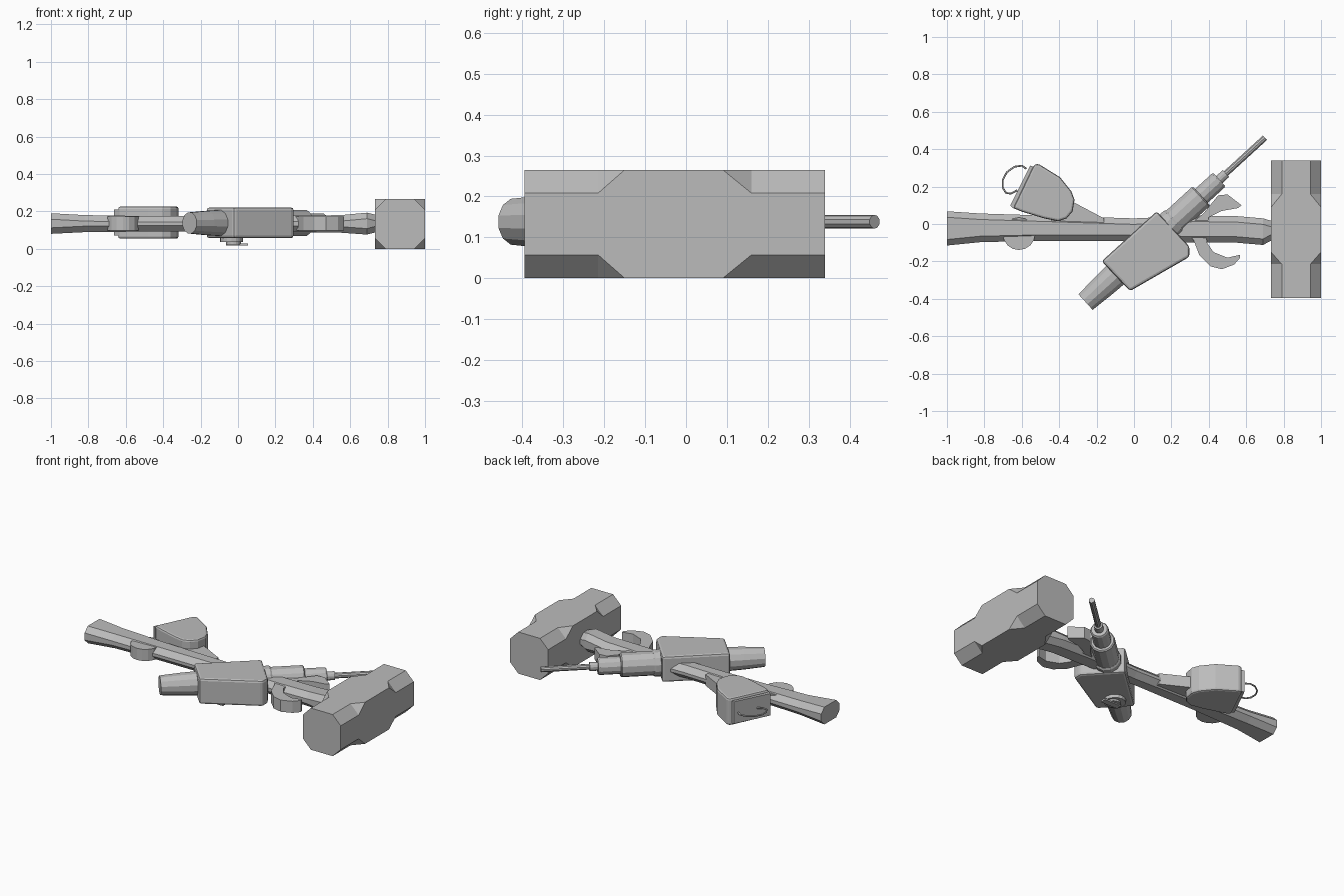
import bpy, bmesh, math
from mathutils import Vector

if "Cube" in bpy.data.objects:
    bpy.data.objects.remove(bpy.data.objects["Cube"])

grey = bpy.data.materials.new("tool_grey")
grey.diffuse_color = (0.5, 0.5, 0.5, 1)
grey.use_nodes = True
grey.node_tree.nodes["Principled BSDF"].inputs["Base Color"].default_value = grey.diffuse_color

ANG = math.radians(42.5)      # drill axis direction in plan
AXIS_V, AXIS_Z = -0.133, 0.138


def local(u, v, z=0.0):
    """Drill coordinates (along, across, up) to world."""
    c, s = math.cos(ANG), math.sin(ANG)
    return Vector((u * c - v * s, u * s + v * c, z))


def loft(name, rings, bevel=0.0, segments=2):
    """Skin a list of equal-length point rings and cap the ends."""
    bm = bmesh.new()
    vr = [[bm.verts.new(p) for p in r] for r in rings]
    n = len(rings[0])
    for a, b in zip(vr, vr[1:]):
        for i in range(n):
            j = (i + 1) % n
            bm.faces.new((a[i], a[j], b[j], b[i]))
    bm.faces.new(vr[0])
    bm.faces.new(vr[-1])
    bmesh.ops.remove_doubles(bm, verts=bm.verts, dist=1e-5)
    bmesh.ops.recalc_face_normals(bm, faces=bm.faces)
    me = bpy.data.meshes.new(name)
    bm.to_mesh(me)
    bm.free()
    me.materials.append(grey)
    ob = bpy.data.objects.new(name, me)
    bpy.context.collection.objects.link(ob)
    if bevel:
        m = ob.modifiers.new("bevel", 'BEVEL')
        m.width, m.segments = bevel, segments
        m.limit_method, m.angle_limit = 'ANGLE', math.radians(40)
    return ob


def slab(name, pts, z0, z1, bevel=0.0):
    return loft(name, [[(x, y, z) for x, y in pts] for z in (z0, z1)], bevel)


def octagon(a0, a1, b0, b1, c):
    """Rectangle with corners cut by c."""
    return [(a0 + c, b0), (a1 - c, b0), (a1, b0 + c), (a1, b1 - c),
            (a1 - c, b1), (a0 + c, b1), (a0, b1 - c), (a0, b0 + c)]


def turned(name, profile, sides=12):
    """Round part on the drill axis from (along, radius) pairs."""
    rings = []
    for u, r in profile:
        rings.append([local(u, AXIS_V + r * math.cos(t), AXIS_Z + r * math.sin(t))
                      for t in (2 * math.pi * (i + 0.5) / sides for i in range(sides))])
    return loft(name, rings)


def disc(name, x, y, r, z0, z1, sides=16):
    return slab(name, [(x + r * math.cos(2 * math.pi * i / sides),
                        y + r * math.sin(2 * math.pi * i / sides))
                       for i in range(sides)], z0, z1)


# Sledgehammer head: octagonal ends, square middle
head = [(-0.395, .057), (-0.215, .057), (-0.15, 0), (0.09, 0), (0.16, .057), (0.34, .057)]
loft("hammer_head", [[(x, y, z) for x, z in octagon(0.733, 1.0, 0, 0.265, c)]
                     for y, c in head])

# Sledgehammer handle: x, y range, z range
handle = [(-1.0, -.115, .068, .08, .19), (-.82, -.097, .056, .089, .18),
          (-.5, -.09, .046, .092, .175), (0, -.09, .03, .092, .175),
          (.33, -.10, .045, .09, .177), (.55, -.10, .042, .086, .18),
          (.69, -.112, .03, .076, .193), (.75, -.08, .012, .092, .178)]
loft("hammer_handle", [[(x, y, z) for y, z in octagon(y0, y1, z0, z1, 0.032)]
                       for x, y0, y1, z0, z1 in handle])

# Open-ended wrench lying behind the handle
slab("wrench_jaw", [(.30, -.06), (.32, -.09), (.35, -.168), (.41, -.227), (.47, -.242),
                    (.535, -.217), (.568, -.18), (.565, -.165), (.50, -.18), (.425, -.15),
                    (.39, -.10), (.385, -.03), (.40, .035), (.47, .07), (.555, .085),
                    (.575, .10), (.50, .158), (.45, .153), (.37, .055), (.30, .0)],
     0.098, 0.172)
slab("wrench_shank", [(-.6, -.06), (.33, -.06), (.33, .0), (-.6, .0)], 0.105, 0.165)
disc("wrench_ring_end", -0.615, -0.052, 0.087, 0.098, 0.172)

# Tape measure
case = [(-.645, .085), (-.54, .305), (-.528, .322), (-.505, .318), (-.395, .25),
        (-.335, .175), (-.318, .13), (-.328, .068), (-.36, .03), (-.405, .015),
        (-.48, .03), (-.60, .066)]
slab("tape_case", case, 0.054, 0.226, 0.012)
slab("tape_end_plate", [(-.662, .098), (-.64, .08), (-.535, .305), (-.555, .312)], 0.07, 0.21)
slab("tape_blade", [(-.44, .03), (-.33, .12), (-.16, .03), (-.16, -.02), (-.44, -.02)],
     0.1, 0.17)

# Wire belt loop on the tape case
cu = bpy.data.curves.new("tape_wire_loop", 'CURVE')
cu.dimensions = '3D'
cu.bevel_depth, cu.bevel_resolution = 0.005, 1
sp = cu.splines.new('POLY')
wire = [(-.575, .295), (-.60, .312), (-.64, .306), (-.68, .277), (-.702, .235),
        (-.702, .195), (-.685, .167), (-.66, .162), (-.625, .18)]
sp.points.add(len(wire) - 1)
for p, (x, y) in zip(sp.points, wire):
    p.co = (x, y, 0.14, 1)
cu.materials.append(grey)
loop = bpy.data.objects.new("tape_wire_loop", cu)
bpy.context.collection.objects.link(loop)

# Drill motor housing: tapered rounded box
body = [(-.262, -.03), (-.258, -.25), (.10, -.33), (.137, -.29), (.135, -.032)]
slab("drill_housing", [local(u, v)[:2] for u, v in body], 0.057, 0.221, 0.014)

# Round parts along the drill axis
turned("drill_rear_grip", [(-.473, .048), (-.473, .058), (-.35, .067), (-.24, .072)])
turned("drill_collar", [(.10, .08), (.165, .08), (.175, .073)])
turned("drill_gearbox", [(.15, .072), (.36, .072), (.367, .065)])
turned("drill_chuck", [(.35, .052), (.488, .052), (.497, .046)])
turned("drill_bit_holder", [(.48, .026), (.545, .026)])
turned("drill_bit", [(.54, .017), (.828, .017)], 10)

# Selector knob under the housing
kx, ky = -0.035, -0.21
disc("knob_base", kx, ky, 0.062, 0.036, 0.062)
disc("knob_hub", kx + .01, ky, 0.04, 0.024, 0.04)
slab("knob_lever", [(kx - .03, ky - .018), (kx + .088, ky - .018),
                    (kx + .088, ky + .018), (kx - .03, ky + .018)], 0.017, 0.028)
